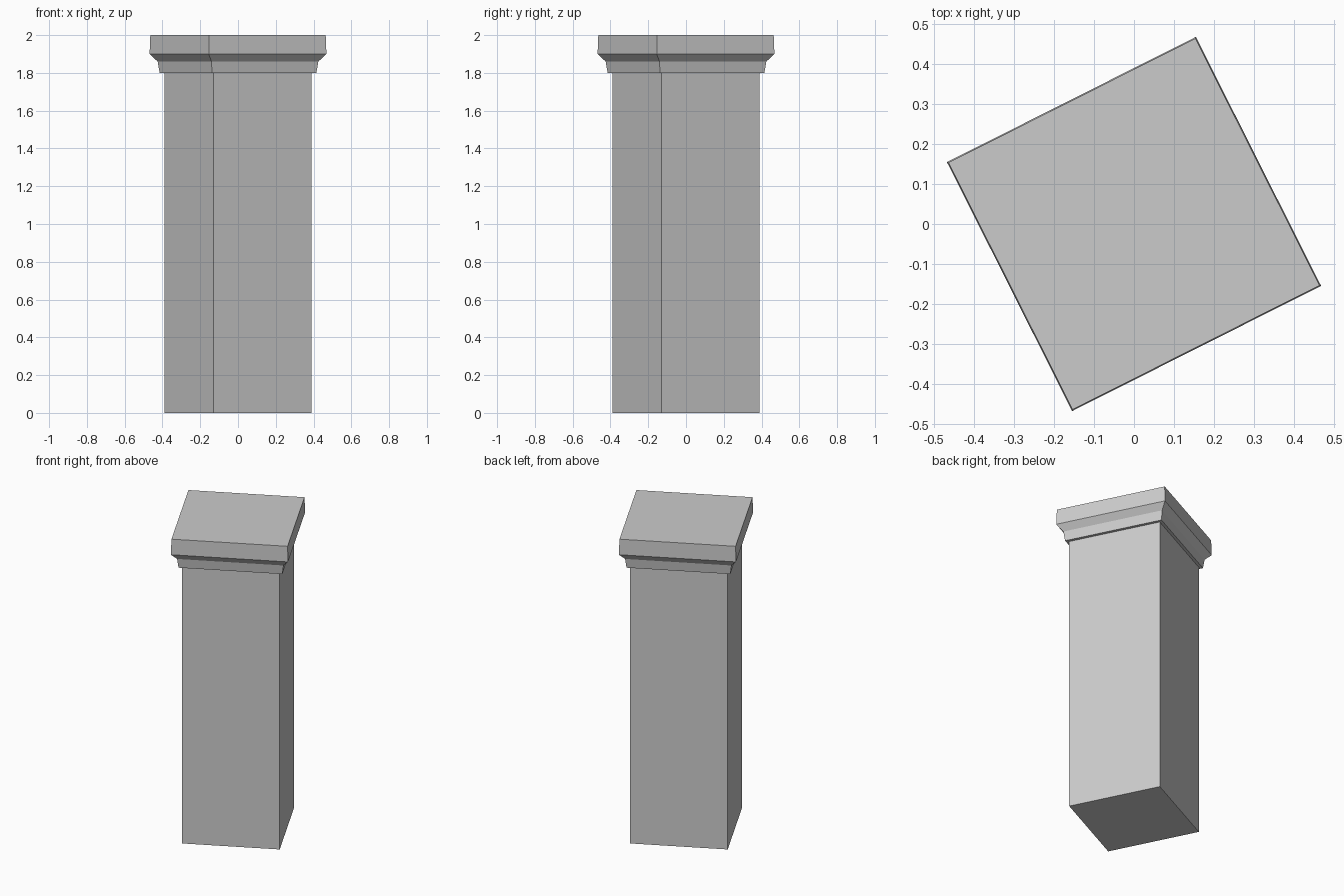
import bpy, bmesh
from math import cos, sin, pi, radians

cube = bpy.data.objects.get("Cube")
if cube:
    bpy.data.objects.remove(cube, do_unlink=True)

TURN = radians(-18.3)  # direction of the first corner

stone = bpy.data.materials.new("grey_stone")
stone.use_nodes = True
colour = (0.6, 0.6, 0.6, 1)
stone.diffuse_color = colour
stone.node_tree.nodes["Principled BSDF"].inputs["Base Color"].default_value = colour


def square_stack(name, profile):
    """Closed square solid through (corner radius, height) pairs."""
    bm = bmesh.new()
    rings = [[bm.verts.new((r * cos(TURN + i * pi / 2), r * sin(TURN + i * pi / 2), z))
              for i in range(4)] for r, z in profile]
    for low, high in zip(rings, rings[1:]):
        for i in range(4):
            j = (i + 1) % 4
            bm.faces.new((low[i], low[j], high[j], high[i]))
    bm.faces.new(rings[0][::-1])
    bm.faces.new(rings[-1])
    mesh = bpy.data.meshes.new(name)
    bm.to_mesh(mesh)
    bm.free()
    mesh.materials.append(stone)
    obj = bpy.data.objects.new(name, mesh)
    bpy.context.collection.objects.link(obj)
    return obj


# Plain shaft
square_stack("shaft", [(0.411, 0), (0.411, 1.8)])

# Moulded cap: tapered neck, flared underside, upright slab
square_stack("cap", [(0.437, 1.8), (0.448, 1.86), (0.493, 1.9), (0.489, 2)])
